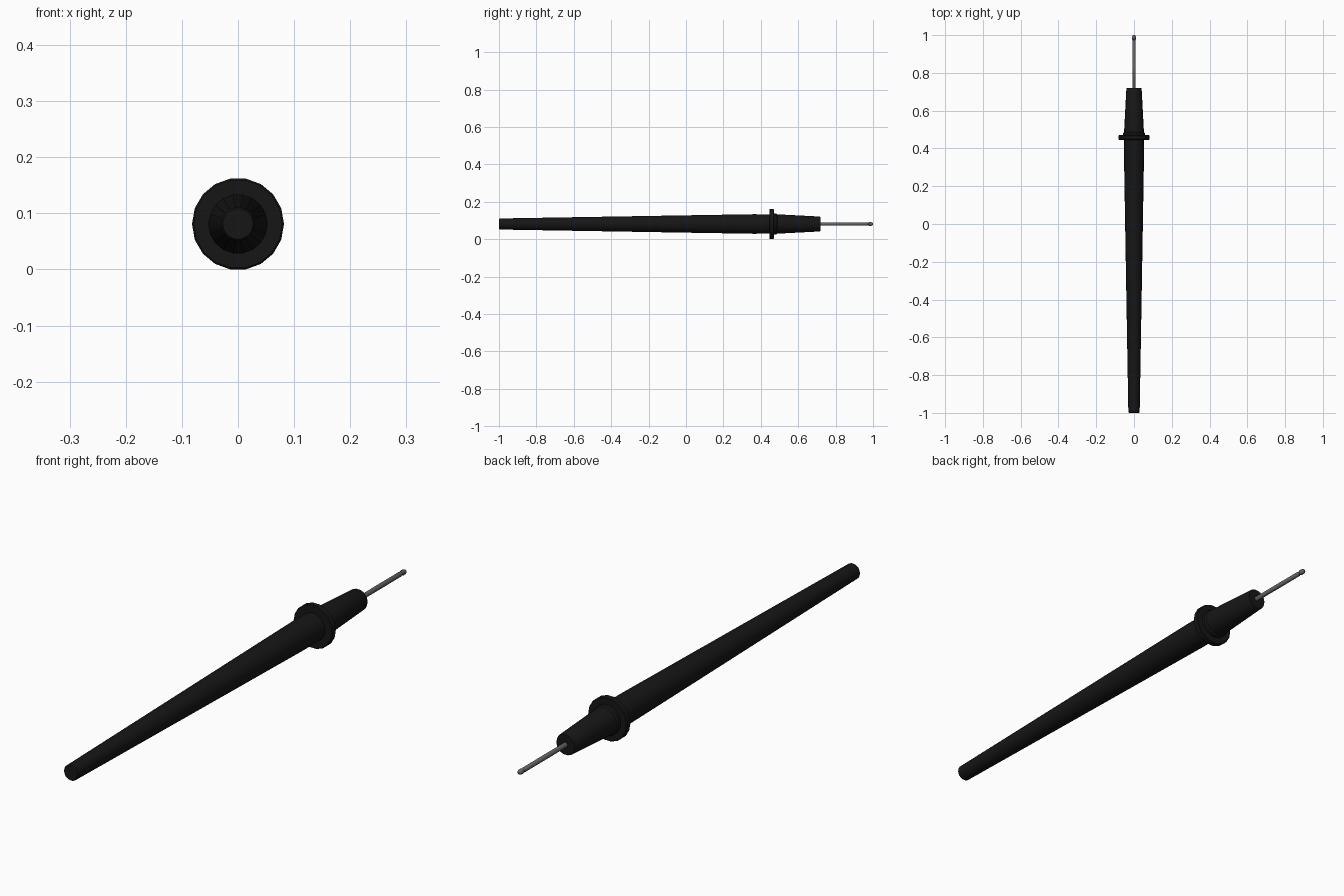
import bpy, bmesh, math

if "Cube" in bpy.data.objects:
    bpy.data.objects.remove(bpy.data.objects["Cube"])

AXIS_Z = 0.081
SIDES = 18


def material(name, rgb):
    m = bpy.data.materials.new(name)
    m.diffuse_color = (*rgb, 1)
    m.use_nodes = True
    m.node_tree.nodes["Principled BSDF"].inputs["Base Color"].default_value = m.diffuse_color
    return m


black = material("black_plastic", (0.008, 0.008, 0.008))
metal = material("grey_metal", (0.13, 0.13, 0.13))


def lathe(name, profile, mat, sides=SIDES):
    """Turn a list of (y, radius) points around the long axis, capped at both ends."""
    bm = bmesh.new()
    rings = []
    for y, r in profile:
        rings.append([bm.verts.new((r * math.cos(2 * math.pi * i / sides), y,
                                    AXIS_Z + r * math.sin(2 * math.pi * i / sides)))
                      for i in range(sides)])
    for a, b in zip(rings, rings[1:]):
        for i in range(sides):
            j = (i + 1) % sides
            bm.faces.new((a[i], a[j], b[j], b[i]))
    bm.faces.new(rings[0])
    bm.faces.new(rings[-1])
    bmesh.ops.recalc_face_normals(bm, faces=bm.faces)
    mesh = bpy.data.meshes.new(name)
    bm.to_mesh(mesh)
    bm.free()
    obj = bpy.data.objects.new(name, mesh)
    bpy.context.collection.objects.link(obj)
    mesh.materials.append(mat)
    bpy.ops.object.select_all(action='DESELECT')
    obj.select_set(True)
    bpy.context.view_layer.objects.active = obj
    bpy.ops.object.shade_smooth_by_angle(angle=math.radians(30))
    return obj


# Long tapered handle and the shorter nose
lathe("handle", [(-1.0, 0.027), (-0.996, 0.030), (-0.5, 0.0385), (0.0, 0.047),
                 (0.36, 0.053), (0.49, 0.0525), (0.715, 0.0405), (0.72, 0.038)], black)

# Finger guard with a low shoulder ring in front of it
lathe("finger_guard", [(0.446, 0.079), (0.449, 0.082), (0.467, 0.082), (0.470, 0.079)], black)
lathe("shoulder_ring", [(0.462, 0.057), (0.482, 0.057), (0.488, 0.0525)], black)

# Metal needle with a grooved, rounded tip
lathe("needle", [(0.70, 0.009), (0.965, 0.009), (0.969, 0.007), (0.975, 0.007),
                 (0.979, 0.010), (0.990, 0.010), (0.997, 0.007), (1.0, 0.003)], metal, 12)
